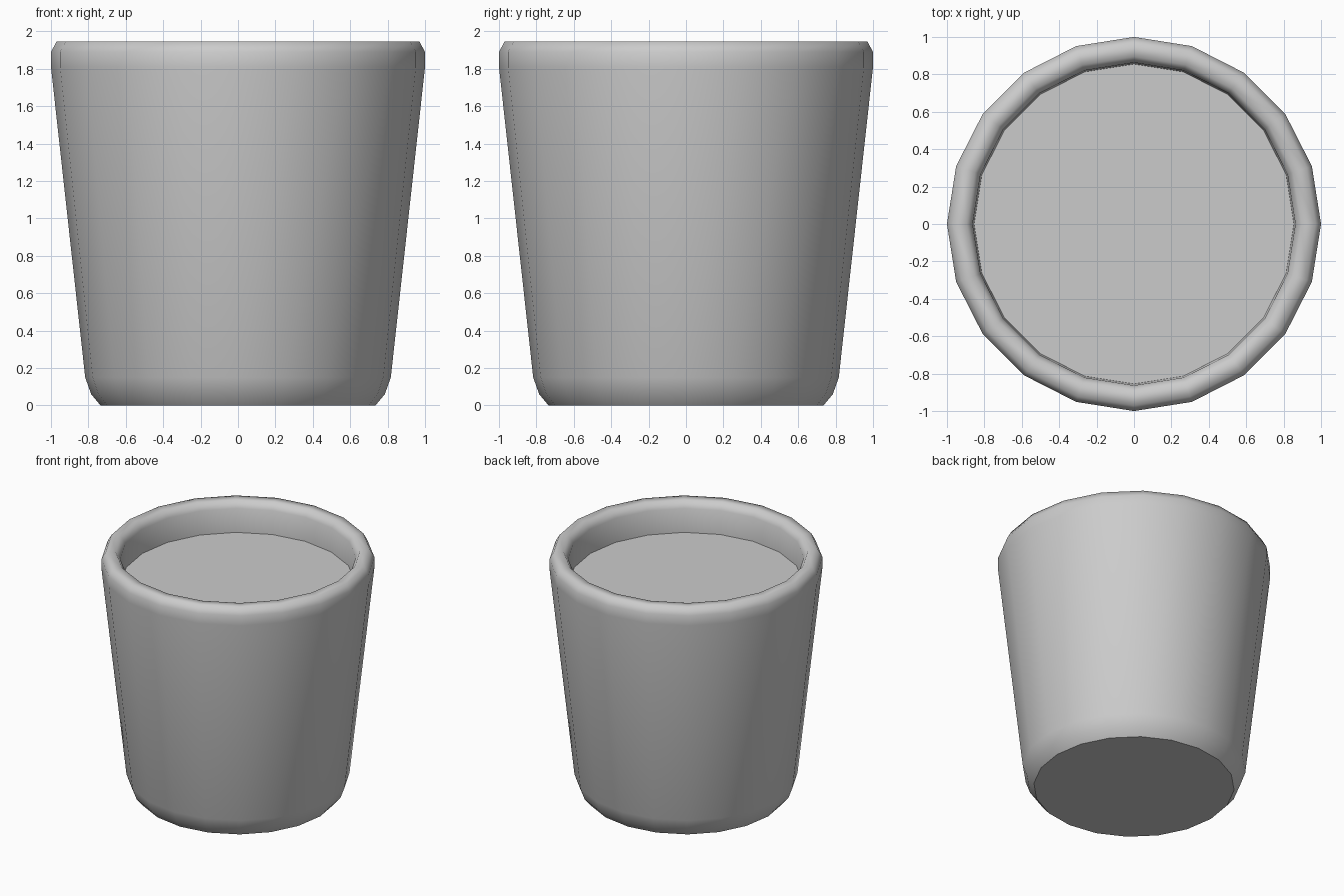
import bpy, bmesh, math

if "Cube" in bpy.data.objects:
    bpy.data.objects.remove(bpy.data.objects["Cube"])

SIDES = 20


def ring(bm, r, z):
    return [bm.verts.new((r * math.cos(2 * math.pi * i / SIDES),
                          r * math.sin(2 * math.pi * i / SIDES), z))
            for i in range(SIDES)]


def make_object(name, bm):
    mesh = bpy.data.meshes.new(name)
    bm.to_mesh(mesh)
    bm.free()
    obj = bpy.data.objects.new(name, mesh)
    bpy.context.collection.objects.link(obj)
    return obj


# Pot: rounded foot, tapered wall, rolled rim, inner wall (radius, height)
profile = [(0.735, 0.0), (0.785, 0.06), (0.817, 0.15), (1.0, 1.81),
           (1.0, 1.89), (0.97, 1.945), (0.895, 1.945), (0.863, 1.89),
           (0.855, 1.70)]
bm = bmesh.new()
rings = [ring(bm, r, z) for r, z in profile]
for low, high in zip(rings, rings[1:]):
    for i in range(SIDES):
        j = (i + 1) % SIDES
        bm.faces.new((low[i], low[j], high[j], high[i])).smooth = True
# flat underside
bm.faces.new(rings[0][::-1])
make_object("pot", bm)

# Flat filling surface inside the rim
bm = bmesh.new()
bm.faces.new(ring(bm, 0.855, 1.70))
make_object("soil", bm)
